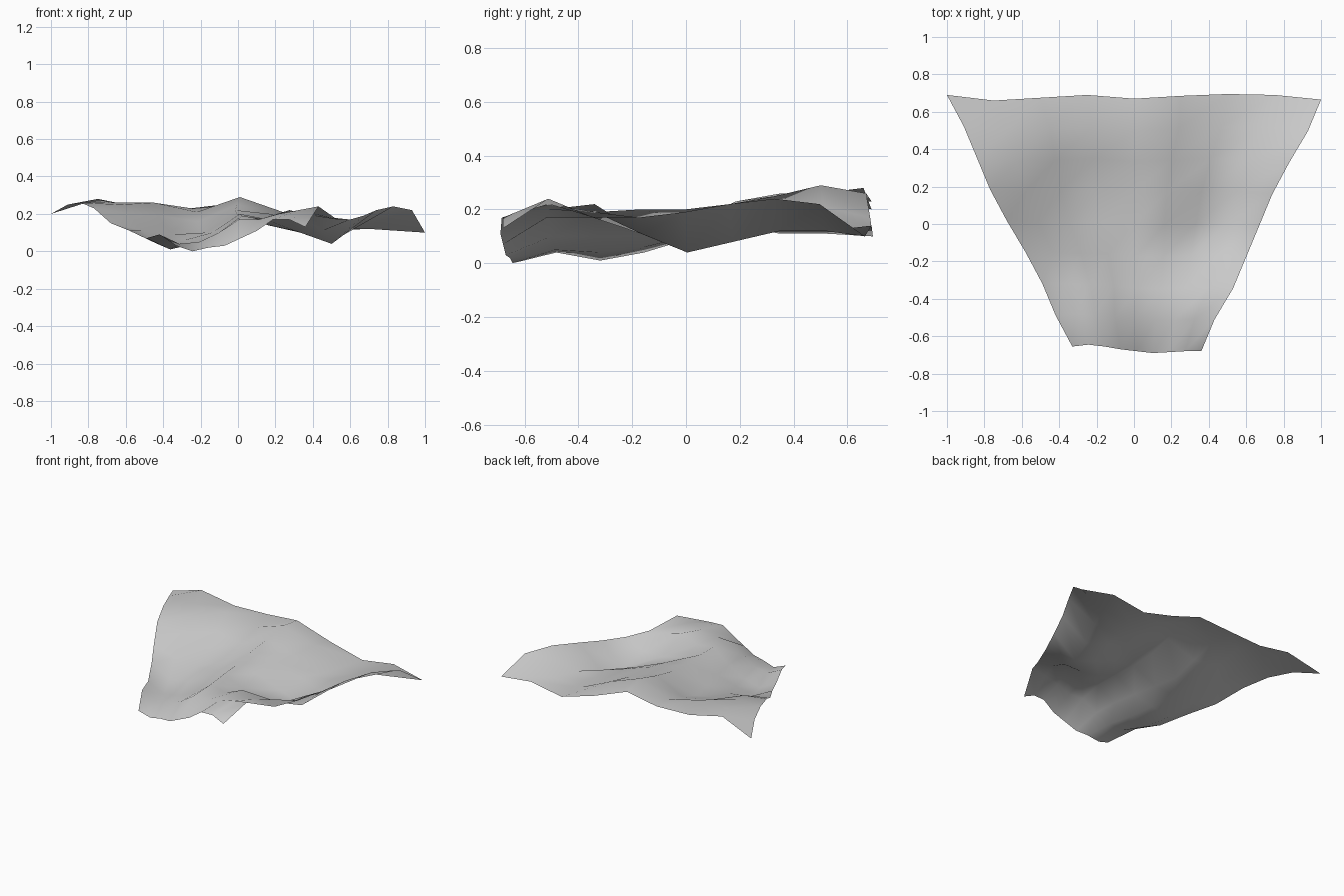
import bpy
import bmesh

STEPS = 8  # cells along each side of the sheet

default_cube = bpy.data.objects.get("Cube")
if default_cube:
    bpy.data.objects.remove(default_cube, do_unlink=True)

# Outline of the sheet: side edges run front to back, end edges run right to left
left_side_x = [-.33, -.42, -.49, -.58, -.68, -.77, -.84, -.91, -1]
right_side_x = [.36, .43, .53, .6, .67, .74, .83, .93, 1]
front_y = [-.655, -.645, -.655, -.67, -.68, -.69, -.685, -.68, -.68]
back_y = [.69, .66, .675, .69, .67, .685, .695, .69, .665]

# Folds: height in hundredths along each cross-section, from front to back
fold_heights = [
    [3, 0, 2, 3, 7, 11, 17, 17, 13],
    [9, 4, 5, 10, 17, 17, 20, 22, 24],
    [7, 1, 4, 10, 19, 17, 22, 19, 17],
    [11, 4, 6, 10, 20, 14, 11, 11, 17],
    [15, 11, 9, 10, 20, 17, 10, 4, 19],
    [23, 20, 13, 10, 22, 20, 14, 8, 22],
    [26, 25, 19, 16, 25, 19, 11, 12, 24],
    [25, 26, 26, 21, 29, 21, 11, 12, 22],
    [20, 28, 23, 23, 26, 17, 10, 14, 10],
]


def blend(start, end, amount):
    return start + (end - start) * amount


def make_material(name, colour):
    material = bpy.data.materials.new(name)
    material.use_nodes = True
    material.diffuse_color = colour
    shader = material.node_tree.nodes["Principled BSDF"]
    shader.inputs["Base Color"].default_value = colour
    shader.inputs["Roughness"].default_value = .8
    return material


def shape_sheet(bm):
    """Pull a flat square grid into the tapered outline and its folds."""
    for vert in bm.verts:
        across = (vert.co.x + 1) / 2
        along = (vert.co.y + 1) / 2
        column = round(across * STEPS)
        row = round(along * STEPS)
        vert.co.x = blend(left_side_x[row], right_side_x[row], across)
        vert.co.y = blend(front_y[column], back_y[column], along)
        vert.co.z = fold_heights[row][column] / 100


# Rumpled cloth sheet
bm = bmesh.new()
bmesh.ops.create_grid(bm, x_segments=STEPS, y_segments=STEPS, size=1)
shape_sheet(bm)
for face in bm.faces:
    face.smooth = True
bm.normal_update()

mesh = bpy.data.meshes.new("cloth_sheet")
bm.to_mesh(mesh)
bm.free()
mesh.materials.append(make_material("light grey cloth", (.6, .6, .6, 1)))

cloth_sheet = bpy.data.objects.new("cloth_sheet", mesh)
bpy.context.collection.objects.link(cloth_sheet)
